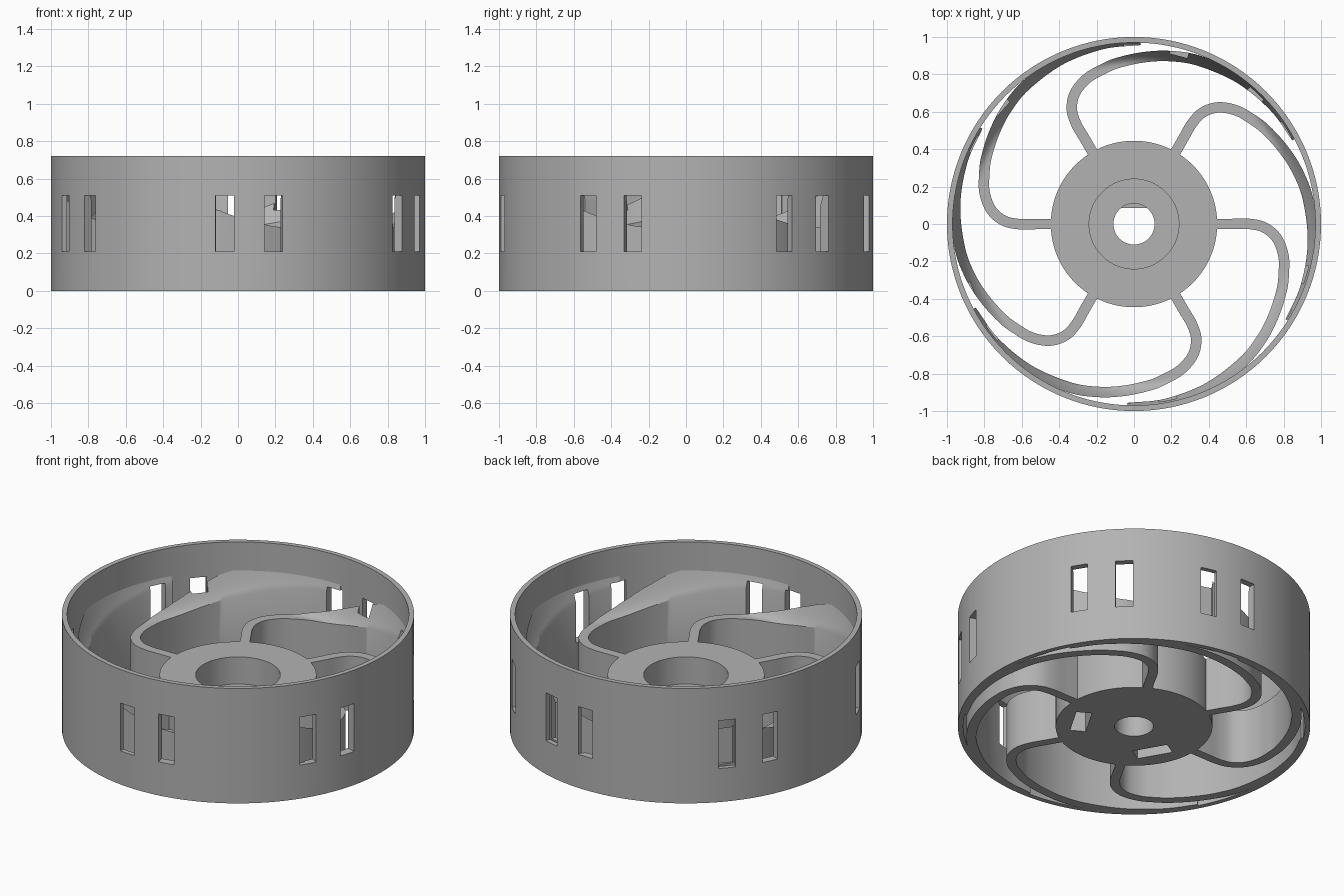
import bpy, bmesh, math
from mathutils import Matrix, Vector

if "Cube" in bpy.data.objects:
    bpy.data.objects.remove(bpy.data.objects["Cube"])

grey = bpy.data.materials.new("plain_grey")
grey.diffuse_color = (0.45, 0.45, 0.45, 1)
grey.use_nodes = True
grey.node_tree.nodes["Principled BSDF"].inputs["Base Color"].default_value = grey.diffuse_color
HEIGHT, HUB_TOP, WIDTH = 0.72, 0.34, 0.056


def add_object(name, bm):
    bmesh.ops.recalc_face_normals(bm, faces=bm.faces)
    mesh = bpy.data.meshes.new(name)
    bm.to_mesh(mesh)
    bm.free()
    mesh.materials.append(grey)
    obj = bpy.data.objects.new(name, mesh)
    bpy.context.collection.objects.link(obj)
    return obj


def lathe(name, profile, steps):
    """Closed (radius, z) profile turned round the z axis."""
    bm = bmesh.new()
    rings = []
    for i in range(steps):
        a = 2 * math.pi * i / steps
        rings.append([bm.verts.new((r * math.cos(a), r * math.sin(a), z)) for r, z in profile])
    n = len(profile)
    for i in range(steps):
        p, q = rings[i], rings[(i + 1) % steps]
        for j in range(n):
            bm.faces.new((p[j], q[j], q[(j + 1) % n], p[(j + 1) % n]))
    return add_object(name, bm)


def radial_boxes(name, angles, r0, r1, width, z0, z1):
    """Boxes pointing outward at the given angles in degrees."""
    bm = bmesh.new()
    for a in angles:
        m = (Matrix.Rotation(math.radians(a), 4, 'Z')
             @ Matrix.Translation(((r0 + r1) / 2, 0, (z0 + z1) / 2))
             @ Matrix.Diagonal((r1 - r0, width, z1 - z0, 1)))
        bmesh.ops.create_cube(bm, size=1, matrix=m)
    obj = add_object(name, bm)
    obj.hide_render = True
    obj.hide_set(True)
    return obj


def cut(obj, cutter):
    mod = obj.modifiers.new("cut", 'BOOLEAN')
    mod.operation = 'DIFFERENCE'
    mod.solver = 'EXACT'
    mod.object = cutter


def smooth(obj):
    bpy.ops.object.select_all(action='DESELECT')
    obj.select_set(True)
    bpy.context.view_layer.objects.active = obj
    bpy.ops.object.shade_smooth_by_angle(angle=math.radians(30))


# Rim and hub with a stepped bore
rim = lathe("rim", [(0.97, 0), (1, 0), (1, HEIGHT), (0.97, HEIGHT)], 128)
hub = lathe("hub", [(0.11, 0), (0.445, 0), (0.445, HUB_TOP), (0.24, HUB_TOP),
                    (0.24, 0.17), (0.11, 0.17)], 96)

# Flat side of the shaft hole
bm = bmesh.new()
half = math.acos(0.085 / 0.112)
arc = [math.pi / 2 - half + 2 * half * i / 10 for i in range(11)]
base = bm.faces.new([bm.verts.new((0.112 * math.cos(a), 0.112 * math.sin(a), 0.04)) for a in arc])
ext = bmesh.ops.extrude_face_region(bm, geom=[base])
bmesh.ops.translate(bm, vec=(0, 0, 0.1), verts=[v for v in ext["geom"] if isinstance(v, bmesh.types.BMVert)])
add_object("shaft_flat", bm)

# Spoke centre line: straight start, tight bend, then a spiral out to the rim
path = [Vector(p) for p in ((0.42, 0), (0.52, 0), (0.62, 0), (0.70, -0.02), (0.765, -0.078))]
for deg, r in ((12, 0.817), (18, 0.842), (24, 0.865), (33, 0.892), (42, 0.918),
               (52, 0.940), (66, 0.962), (80, 0.977), (92, 0.985)):
    a = -math.radians(deg)
    path.append(Vector((r * math.cos(a), r * math.sin(a))))


def spline(pts, sub):
    out = []
    for i in range(1, len(pts) - 2):
        a, b, c, d = pts[i - 1:i + 3]
        for k in range(sub):
            t = k / sub
            out.append(0.5 * (2 * b + (c - a) * t + (2 * a - 5 * b + 4 * c - d) * t * t
                              + (3 * b - a - 3 * c + d) * t ** 3))
    return out + [pts[-2]]


def top_height(r):
    """Spoke tops sweep upward close to the rim."""
    return HUB_TOP + 14 * max(0, r - 0.85) ** 2


line = spline([2 * path[0] - path[1]] + path + [2 * path[-1] - path[-2]], 8)
COLS = 5
bm = bmesh.new()
for n in range(6):
    rot = Matrix.Rotation(math.radians(60 * n), 3, 'Z')
    sections = []
    for i, p in enumerate(line):
        d = (line[min(i + 1, len(line) - 1)] - line[max(i - 1, 0)]).normalized()
        side = Vector((-d.y, d.x)) * WIDTH / 2
        inner, outer = p - side, p + side
        if outer.length > 0.985:
            outer = outer.normalized() * 0.985
        row = [inner.lerp(outer, j / (COLS - 1)) for j in range(COLS)]
        loop = [(q.x, q.y, top_height(q.length)) for q in row]
        loop += [(outer.x, outer.y, 0), (inner.x, inner.y, 0)]
        sections.append([bm.verts.new(rot @ Vector(v)) for v in loop])
    for s, t in zip(sections, sections[1:]):
        for j in range(len(s)):
            k = (j + 1) % len(s)
            bm.faces.new((s[j], s[k], t[k], t[j]))
    bm.faces.new(sections[0])
    bm.faces.new(sections[-1])
spokes = add_object("curved_spokes", bm)

# Paired windows round the rim
pairs = (-150, -86.6, -24, 39.3, 82.7, 146)
windows = radial_boxes("window_cutter", [c + s for c in pairs for s in (-7.5, 7.5)],
                       0.93, 1.1, 0.098, 0.21, 0.51)
cut(rim, windows)
cut(spokes, windows)

# Two pockets in the underside of the hub
cut(hub, radial_boxes("pocket_cutter", (-30, -150), 0.26, 0.35, 0.21, -0.1, 0.22))

for part in (rim, hub, spokes):
    smooth(part)
